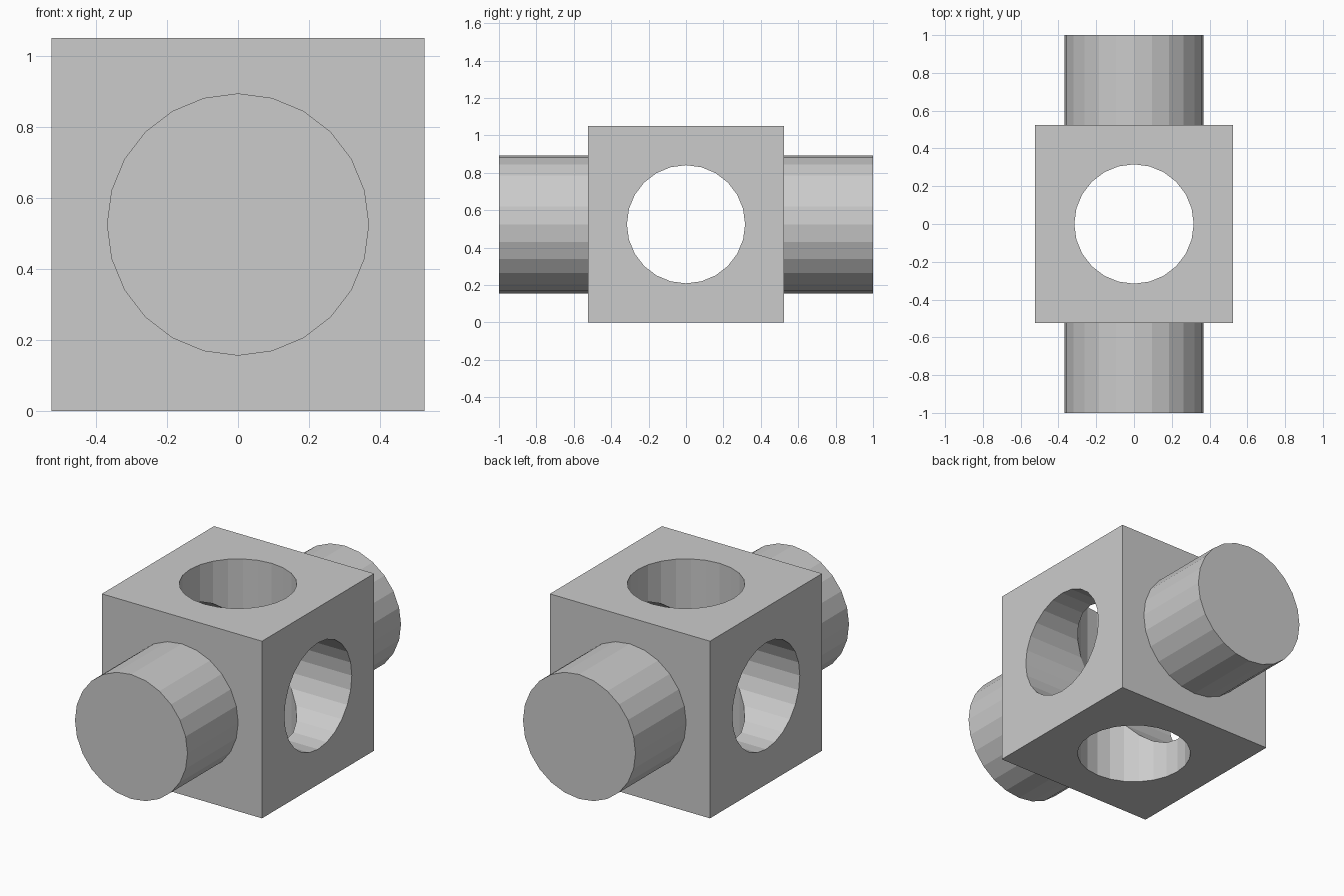
import bpy
from math import pi

if "Cube" in bpy.data.objects:
    bpy.data.objects.remove(bpy.data.objects["Cube"])

HALF = 0.525            # half the block's edge, also the height of its centre
CENTRE = (0, 0, HALF)


def cylinder(name, radius, length, rotation):
    bpy.ops.mesh.primitive_cylinder_add(vertices=24, radius=radius, depth=length,
                                        location=CENTRE, rotation=rotation)
    obj = bpy.context.object
    obj.name = name
    return obj


def combine(target, tool, operation):
    mod = target.modifiers.new(tool.name, 'BOOLEAN')
    mod.operation = operation
    mod.solver = 'EXACT'
    mod.object = tool
    bpy.context.view_layer.objects.active = target
    bpy.ops.object.modifier_apply(modifier=mod.name)
    bpy.data.objects.remove(tool, do_unlink=True)


# Cube block
bpy.ops.mesh.primitive_cube_add(size=2 * HALF, location=CENTRE)
block = bpy.context.object
block.name = "bored_block"

# Solid round shaft sticking out front and back
combine(block, cylinder("shaft", 0.369, 2.0, (pi / 2, 0, 0)), 'UNION')

# Two crossing bores, side to side and top to bottom
for name, rotation in (("side_bore", (0, pi / 2, 0)), ("vertical_bore", (0, 0, 0))):
    combine(block, cylinder(name, 0.316, 1.6, rotation), 'DIFFERENCE')
